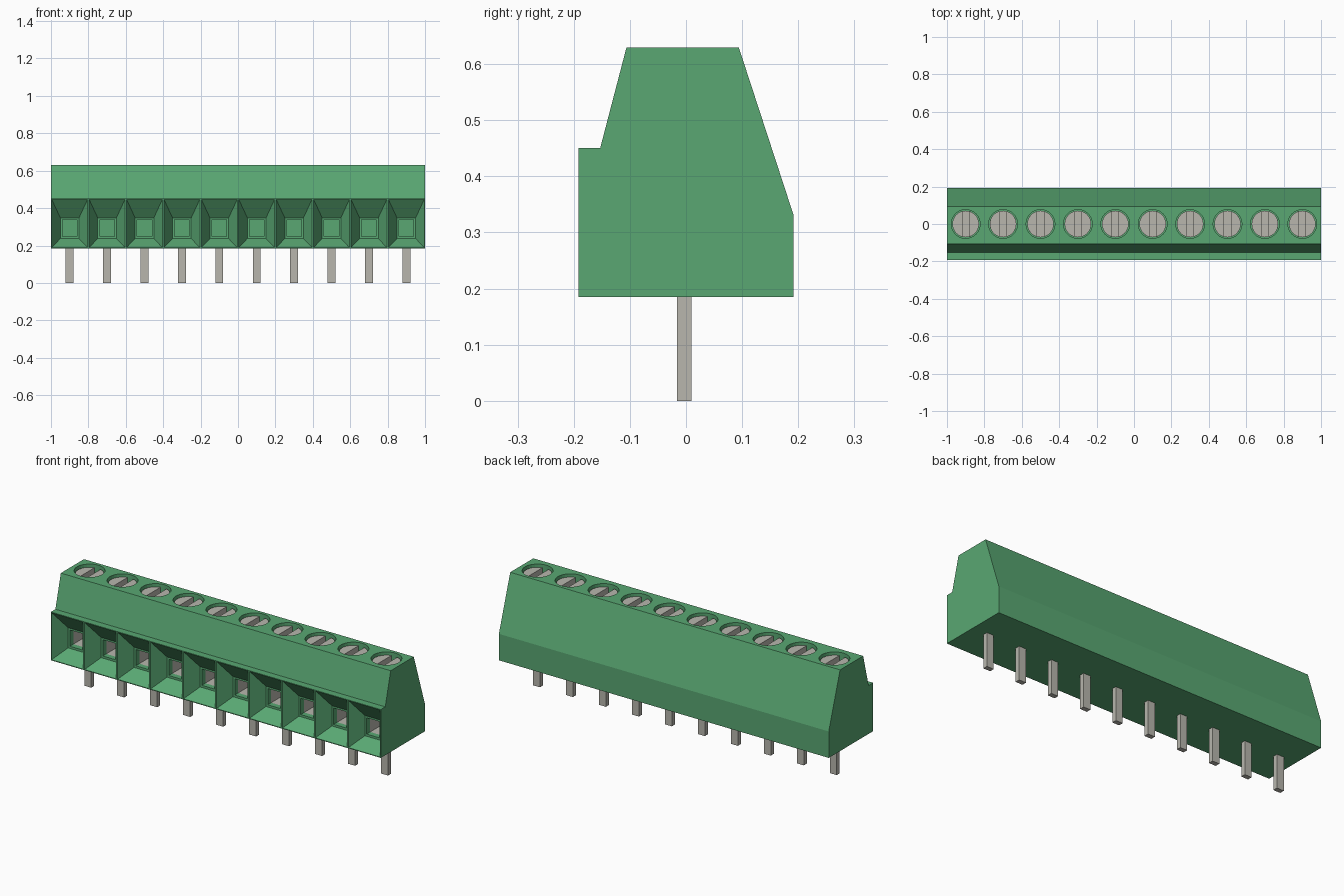
import bpy, bmesh, math

if "Cube" in bpy.data.objects:
    bpy.data.objects.remove(bpy.data.objects["Cube"])

WAYS, PITCH = 10, 0.2
CENTRES = [(i - (WAYS - 1) / 2) * PITCH for i in range(WAYS)]
FRONT, TOP = -0.192, 0.63


def material(name, colour):
    m = bpy.data.materials.new(name)
    m.use_nodes = True
    m.diffuse_color = colour
    m.node_tree.nodes["Principled BSDF"].inputs["Base Color"].default_value = colour
    return m


GREEN = material("green plastic", (0.10, 0.39, 0.17, 1))
METAL = material("tinned metal", (0.48, 0.47, 0.42, 1))


def finish(bm, name, *mats):
    bmesh.ops.recalc_face_normals(bm, faces=bm.faces[:])
    me = bpy.data.meshes.new(name)
    bm.to_mesh(me)
    bm.free()
    ob = bpy.data.objects.new(name, me)
    bpy.context.collection.objects.link(ob)
    for m in mats:
        me.materials.append(m)
    return ob


def prism(bm, outline, z0, z1):
    """Upright solid from an (x, y) outline."""
    low = [bm.verts.new((x, y, z0)) for x, y in outline]
    high = [bm.verts.new((x, y, z1)) for x, y in outline]
    bm.faces.new(low[::-1])
    bm.faces.new(high)
    for i in range(len(outline)):
        j = (i + 1) % len(outline)
        bm.faces.new((low[i], low[j], high[j], high[i]))


def arc(cx, radius, start, end, steps):
    return [(cx + radius * math.cos(start + (end - start) * k / steps),
             radius * math.sin(start + (end - start) * k / steps))
            for k in range(steps + 1)]


def circle(cx, radius, sides=32):
    return arc(cx, radius, 0, math.tau, sides)[:-1]


# Housing: side profile swept along x, one segment per terminal
PROFILE = [(FRONT, 0.185), (0.192, 0.185), (0.192, 0.33), (0.094, TOP),
           (-0.106, TOP), (-0.153, 0.45), (FRONT, 0.45)]
bm = bmesh.new()
rows = [[bm.verts.new((i * PITCH - 1, y, z)) for y, z in PROFILE]
        for i in range(WAYS + 1)]
bm.faces.new(rows[0])
bm.faces.new(rows[-1][::-1])
n = len(PROFILE)
mouths = []
for a, b in zip(rows, rows[1:]):
    for k in range(n):
        f = bm.faces.new((a[k], a[(k + 1) % n], b[(k + 1) % n], b[k]))
        if k == n - 1:
            mouths.append(f)
bmesh.ops.recalc_face_normals(bm, faces=bm.faces[:])


def step(half, z0, z1, y, mat=0):
    """Inset every wire mouth and move it to the given rectangle and depth."""
    bm.normal_update()
    ring = bmesh.ops.inset_individual(bm, faces=mouths, thickness=0.002)["faces"]
    for f in ring:
        if f not in mouths:
            f.material_index = mat
    for f, cx in zip(mouths, CENTRES):
        mid = f.calc_center_median().z
        for v in f.verts:
            v.co = (cx + math.copysign(half, v.co.x - cx), y,
                    z1 if v.co.z > mid else z0)


# Wire entries: rim, funnel, small ledge, hole, metal-lined clamp
step(0.096, 0.189, 0.447, FRONT)
step(0.050, 0.237, 0.348, -0.115)
step(0.039, 0.249, 0.338, -0.115)
step(0.039, 0.249, 0.338, -0.085)
step(0.039, 0.249, 0.338, 0.04, 1)
housing = finish(bm, "housing", GREEN, METAL)

# Screw wells cut into the top
bm = bmesh.new()
for cx in CENTRES:
    prism(bm, circle(cx, 0.077), TOP - 0.07, TOP + 0.05)
cutter = finish(bm, "screw_well_cutter", GREEN)
cutter.hide_render = True
mod = housing.modifiers.new("wells", 'BOOLEAN')
mod.operation, mod.solver, mod.object = 'DIFFERENCE', 'EXACT', cutter
bpy.context.view_layer.objects.active = housing
bpy.ops.object.modifier_apply(modifier=mod.name)
bpy.data.objects.remove(cutter)

# Slotted screws: a base disc carrying two raised segments
R, SLOT = 0.071, 0.018
tilt = math.acos(SLOT / R)
for i, cx in enumerate(CENTRES, 1):
    bm = bmesh.new()
    prism(bm, circle(cx, R), TOP - 0.08, TOP - 0.045)
    for turn in (0, math.pi):
        prism(bm, arc(cx, R, turn - tilt, turn + tilt, 14), TOP - 0.045, TOP - 0.015)
    screw = finish(bm, f"screw_{i}", METAL)
    bpy.ops.object.select_all(action='DESELECT')
    screw.select_set(True)
    bpy.context.view_layer.objects.active = screw
    bpy.ops.object.shade_smooth_by_angle()

    # Solder pin below the same terminal
    bm = bmesh.new()
    prism(bm, [(cx - 0.021, -0.016), (cx + 0.021, -0.016),
               (cx + 0.021, 0.01), (cx - 0.021, 0.01)], 0, 0.2)
    finish(bm, f"pin_{i}", METAL)
